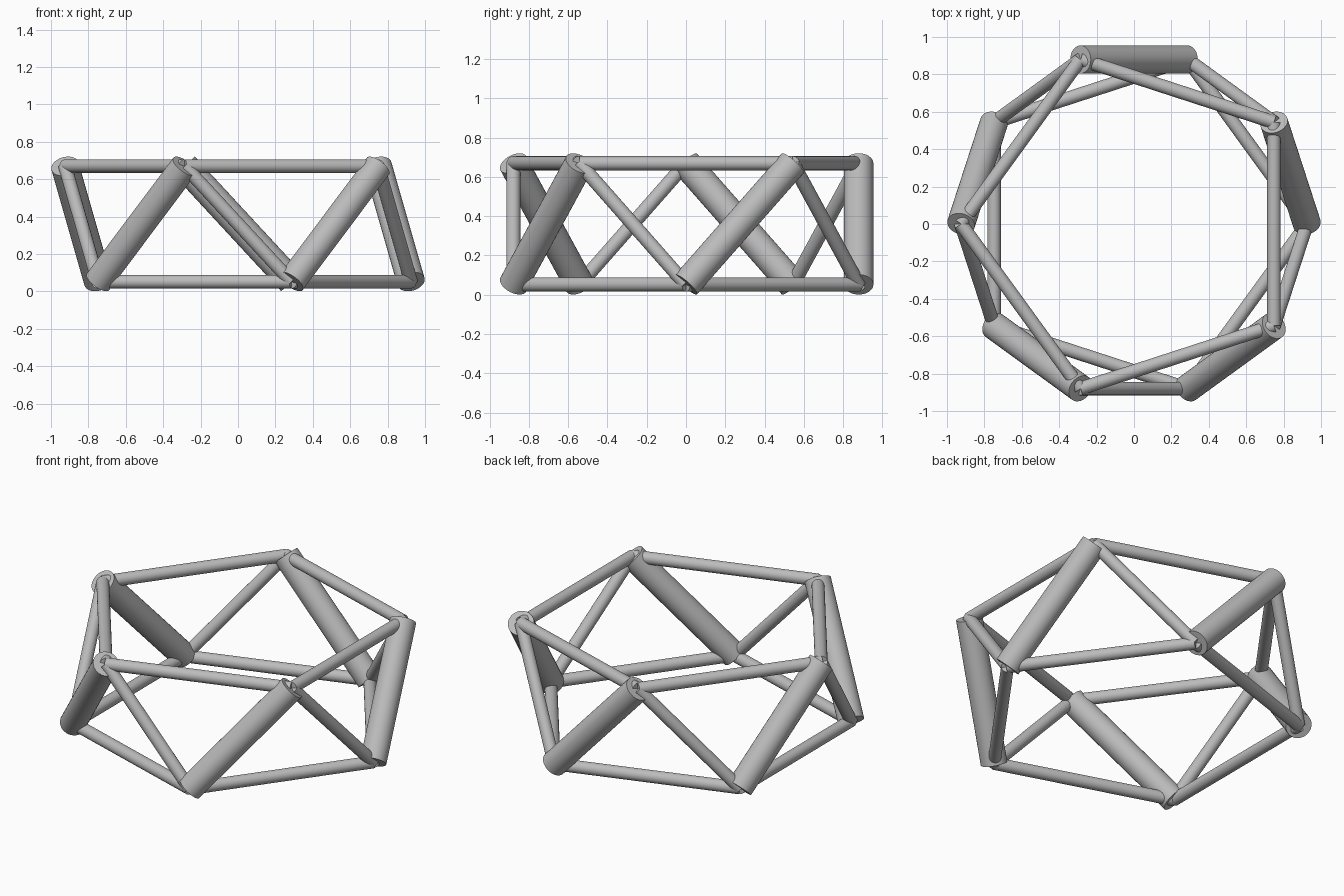
import bpy
import math
from mathutils import Vector

cube = bpy.data.objects.get("Cube")
if cube:
    bpy.data.objects.remove(cube, do_unlink=True)

RING = 0.925              # radius of both pentagons
Z_LOW, Z_HIGH = 0.052, 0.67
THICK, THIN = 0.075, 0.036

grey = bpy.data.materials.new("plain_grey")
grey.use_nodes = True
color = (0.5, 0.5, 0.5, 1)
grey.diffuse_color = color
grey.node_tree.nodes["Principled BSDF"].inputs["Base Color"].default_value = color


def node(angle, z):
    a = math.radians(angle)
    return Vector((RING * math.cos(a), RING * math.sin(a), z))


def rod(name, start, end, radius):
    """Capped round bar between two joints."""
    axis = end - start
    bpy.ops.mesh.primitive_cylinder_add(
        vertices=32, radius=radius, depth=axis.length,
        location=(start + end) / 2,
        rotation=axis.to_track_quat('Z', 'Y').to_euler())
    ob = bpy.context.object
    ob.name = name
    ob.data.materials.append(grey)
    bpy.ops.object.shade_smooth_by_angle(angle=math.radians(30))


# Five identical bays: two rails, a thick strut and a thin cable each
for i in range(5):
    a = 36 + 72 * i
    top = node(a, Z_HIGH)
    rod(f"top_rail_{i + 1}", top, node(a + 72, Z_HIGH), THIN)
    rod(f"bottom_rail_{i + 1}", node(a - 36, Z_LOW), node(a + 36, Z_LOW), THIN)
    rod(f"thick_strut_{i + 1}", top, node(a - 36, Z_LOW), THICK)
    rod(f"thin_diagonal_{i + 1}", top, node(a + 36, Z_LOW), THIN)
